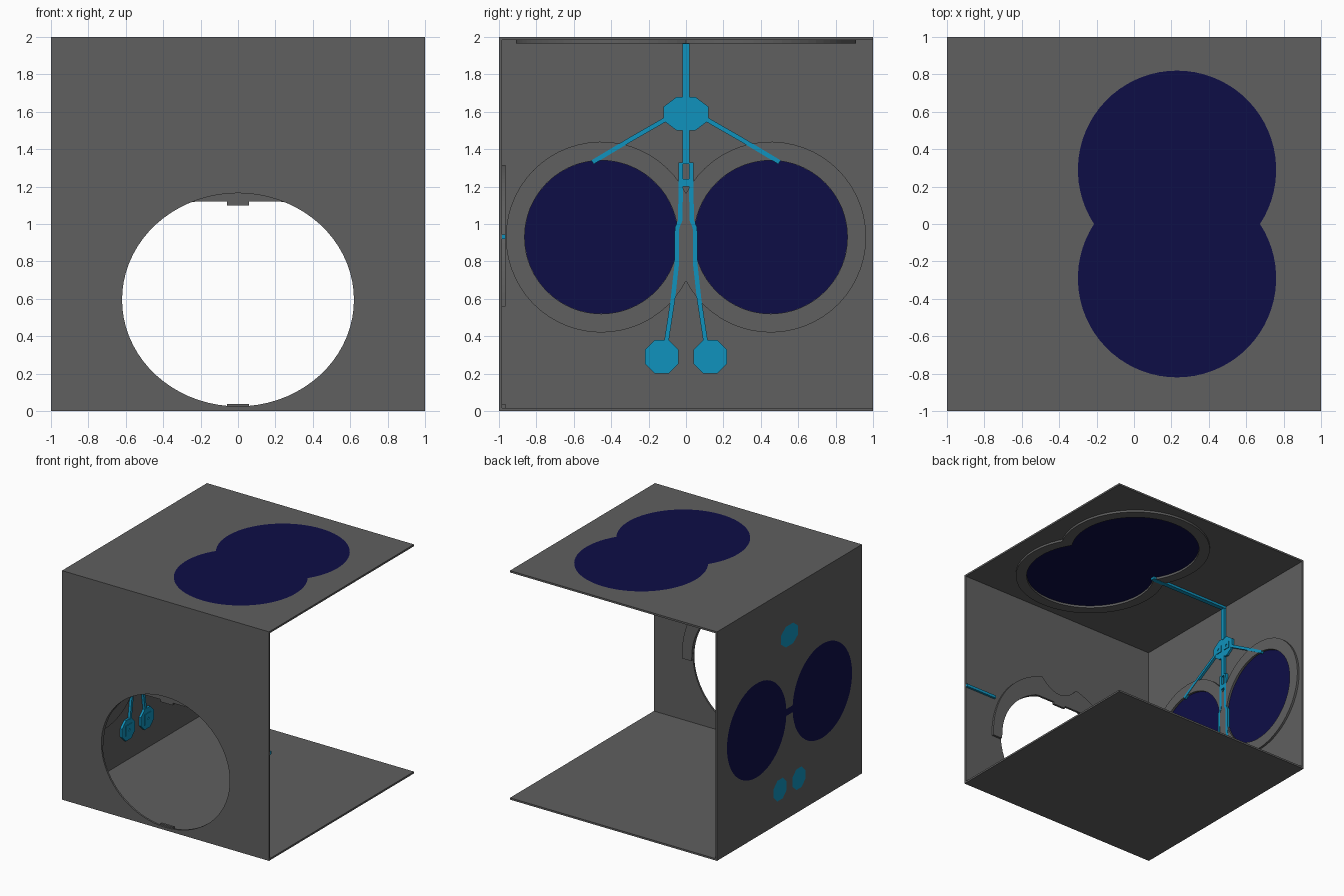
import bpy, bmesh, math
from mathutils import Matrix, Vector

if "Cube" in bpy.data.objects:
    bpy.data.objects.remove(bpy.data.objects["Cube"], do_unlink=True)


def material(name, rgb):
    m = bpy.data.materials.new(name)
    m.use_nodes = True
    m.diffuse_color = (*rgb, 1)
    m.node_tree.nodes["Principled BSDF"].inputs["Base Color"].default_value = (*rgb, 1)
    return m


GREY = material("panel grey", (0.115, 0.115, 0.115))
NAVY = material("window navy", (0.004, 0.004, 0.062))
CYAN = material("wire cyan", (0.005, 0.29, 0.51))

# Sheet axes: the profile (u, v) and the thickness direction
AXES = {
    "x": Matrix(((0, 0, 1), (1, 0, 0), (0, 1, 0))),    # u = y, v = z
    "y": Matrix(((1, 0, 0), (0, 0, 1), (0, 1, 0))),    # u = x, v = z
    "z": Matrix(((1, 0, 0), (0, 1, 0), (0, 0, 1))),    # u = x, v = y
}


def plate(name, axis, lo, hi, mat, outline, *holes):
    """Flat sheet between lo and hi along an axis, with optional holes."""
    bm = bmesh.new()
    for loop in (outline, *holes):
        vs = [bm.verts.new((u, v, lo)) for u, v in loop]
        for a, b in zip(vs, vs[1:] + vs[:1]):
            bm.edges.new((a, b))
    bmesh.ops.triangle_fill(bm, edges=bm.edges[:], use_beauty=True, normal=(0, 0, 1))
    ext = bmesh.ops.extrude_face_region(bm, geom=bm.faces[:], use_keep_orig=True)
    top = [g for g in ext["geom"] if isinstance(g, bmesh.types.BMVert)]
    bmesh.ops.translate(bm, verts=top, vec=(0, 0, hi - lo))
    bm.transform(AXES[axis].to_4x4())
    bmesh.ops.recalc_face_normals(bm, faces=bm.faces[:])
    me = bpy.data.meshes.new(name)
    bm.to_mesh(me)
    bm.free()
    me.materials.append(mat)
    ob = bpy.data.objects.new(name, me)
    bpy.context.collection.objects.link(ob)
    return ob


def rect(u0, v0, u1, v1):
    return [(u0, v0), (u1, v0), (u1, v1), (u0, v1)]


def ellipse(cu, cv, a, b, n=64, turn=0.0):
    return [(cu + a * math.cos(turn + math.tau * i / n),
             cv + b * math.sin(turn + math.tau * i / n)) for i in range(n)]


def octagon(cu, cv, a, b):
    k = math.cos(math.pi / 8)
    return ellipse(cu, cv, a / k, b / k, 8, math.pi / 8)


def two_lobes(cv, d, r, neck, n=48):
    """Outline of two circles side by side; neck is half the joint's height."""
    a = math.pi - math.asin(neck / r)
    arc = [(d + r * math.cos(-a + 2 * a * i / n), cv + r * math.sin(-a + 2 * a * i / n))
           for i in range(n + 1)]
    if d < r:                       # overlapping circles share the cusp points
        arc = arc[:-1]
    return arc + [(-u, 2 * cv - v) for u, v in arc]


def ribbon(points, w):
    """Constant-width strip along a path."""
    left, right = [], []
    for i, p in enumerate(points):
        t = Vector(points[min(i + 1, len(points) - 1)]) - Vector(points[max(i - 1, 0)])
        n = Vector((-t.y, t.x)).normalized() * w / 2
        left.append((p[0] + n.x, p[1] + n.y))
        right.append((p[0] - n.x, p[1] - n.y))
    return left + right[::-1]


def mirrored(loop):
    return [(-u, v) for u, v in loop]


T = 0.016            # panel thickness
R = 0.035            # height of the raised rims, from the outer face

# ---- Floor and ceiling ----
plate("floor", "z", 0, T, GREY, rect(-1, -1, 1, 1))


def lobes_top(r):
    neck = math.sqrt(r * r - 0.29 ** 2)
    return [(0.23 - v, u) for u, v in two_lobes(0, 0.29, r, neck)]


plate("ceiling", "z", 2 - T, 2, GREY, rect(-1, -1, 1, 1), lobes_top(0.53))
plate("ceiling_window", "z", 2 - T, 2, NAVY, lobes_top(0.53))
plate("ceiling_window_rim", "z", 2 - R, 2 - T, GREY, lobes_top(0.62), lobes_top(0.53))
plate("ceiling_wire", "z", 2 - R - 0.002, 2 - T, CYAN, rect(-1 + T, -0.02, -0.2, 0.02))

# ---- Front panel with its large opening ----
CZ = 0.595
plate("front_panel", "y", -1, -1 + T, GREY, rect(-1, T, 1, 2 - T),
      ellipse(0, CZ, 0.62, 0.57, 72))

# Raised arch over the opening, dented at the crown and flat underneath
N = 60
outer, inner = [], []
for i in range(N + 1):
    t = math.pi * i / N
    x, z = 0.715 * math.cos(t), CZ + 0.745 * math.sin(t)
    if abs(x) < 0.18:
        z = 1.21 + 0.1 * (x / 0.18) ** 2
    outer.append((x, z))
    inner.append((0.62 * math.cos(t), min(CZ + 0.57 * math.sin(t), 1.12)))
arch = [(0.715, 0.56)] + outer + [(-0.715, 0.56), (-0.625, 0.56)] + inner[::-1] + [(0.625, 0.56)]
plate("front_arch", "y", -1 + T, -1 + R, GREY, arch)
plate("front_arch_tab", "y", -1 + T, -1 + R, GREY, rect(-0.06, 1.10, 0.06, 1.125))
plate("front_sill_tab", "y", -1 + T, -1 + R, GREY, rect(-0.06, T, 0.06, 0.038))
plate("front_wire", "y", -1 + T, -1 + R, CYAN, rect(0.69, 0.92, 1, 0.945))

# ---- Side wall with two round windows and three pads ----
WZ, WD, WR = 0.93, 0.453, 0.41
windows = two_lobes(WZ, WD, WR, 0.03)
pads = {"upper_pad": octagon(0, 1.59, 0.12, 0.09),
        "lower_pad_front": octagon(-0.13, 0.29, 0.09, 0.09),
        "lower_pad_back": octagon(0.13, 0.29, 0.09, 0.09)}
plate("side_wall", "x", -1, -1 + T, GREY, rect(-1 + T, T, 1, 2 - T), windows, *pads.values())
plate("side_windows", "x", -1, -1 + T, NAVY, windows)
rim = two_lobes(WZ, WD, 0.51, math.sqrt(0.51 ** 2 - WD ** 2))
plate("side_window_rim", "x", -1 + T, -1 + R, GREY, rim,
      ellipse(-WD, WZ, WR, WR), ellipse(WD, WZ, WR, WR))

# Pads run right through the wall, with small stepped sockets inside
for name, loop in pads.items():
    plate(name, "x", -1, -1 + R, CYAN, loop)
for i, (y, z, s) in enumerate([(-0.05, 1.59, 0.03), (0.05, 1.59, 0.03),
                               (-0.13, 0.29, 0.045), (0.13, 0.29, 0.045)]):
    plate(f"pad_socket_{i + 1}", "x", -1 + R, -1 + R + 0.006, CYAN,
          rect(y - s, z - s, y + s, z + s), ellipse(y, z, 0.012, 0.012, 8))

# Wires on the inner face of the side wall
W0, W1 = -1 + T, -1 + R + 0.003
plate("riser_wire", "x", W0, W1, CYAN, rect(-0.018, 1.67, 0.018, 2 - T))
plate("centre_wire", "x", W0, W1, CYAN, rect(-0.018, 1.32, 0.018, 1.51))
plate("centre_link", "x", W0, W1, CYAN, rect(-0.02, 1.20, 0.02, 1.24))
long_wire = ribbon([(0.028, 1.33), (0.03, 1.02), (0.048, 0.98), (0.05, 0.78),
                    (0.07, 0.6), (0.105, 0.37)], 0.024)
slant_wire = ribbon([(0.1, 1.565), (0.3, 1.45), (0.5, 1.33)], 0.024)
for side, f in (("back", list), ("front", mirrored)):
    plate(f"long_wire_{side}", "x", W0, W1, CYAN, f(long_wire))
    plate(f"slant_wire_{side}", "x", W0, W1, CYAN, f(slant_wire))
